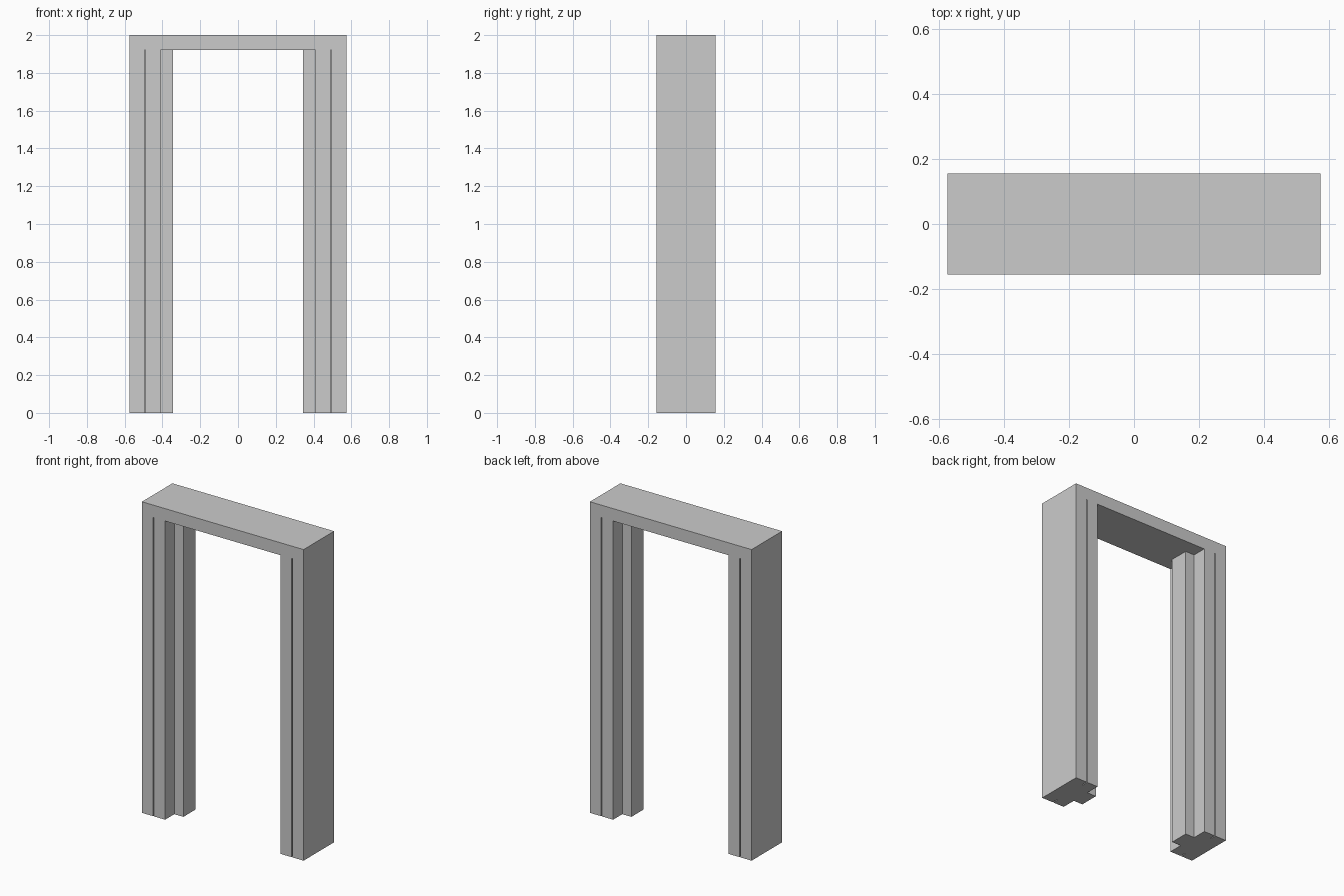
import bpy, bmesh

if "Cube" in bpy.data.objects:
    bpy.data.objects.remove(bpy.data.objects["Cube"])

TOP, HEAD = 2.0, 1.92      # full height, underside of header
OUT, IN, STOP = 0.575, 0.41, 0.345   # outer face, inner face, door stop face (x)
D, SD = 0.155, 0.062       # half depth of frame and of door stop
GX, GW, GD = 0.492, 0.003, 0.04      # groove centre, half width, depth


def prism(name, outline, vec, offset):
    """Extrude a flat outline along vec."""
    bm = bmesh.new()
    face = bm.faces.new([bm.verts.new(offset(p)) for p in outline])
    ext = bmesh.ops.extrude_face_region(bm, geom=[face])
    bmesh.ops.translate(bm, vec=vec,
                        verts=[g for g in ext["geom"] if isinstance(g, bmesh.types.BMVert)])
    bmesh.ops.recalc_face_normals(bm, faces=bm.faces)
    mesh = bpy.data.meshes.new(name)
    bm.to_mesh(mesh)
    bm.free()
    obj = bpy.data.objects.new(name, mesh)
    bpy.context.collection.objects.link(obj)
    return obj


# Half of the jamb section: casing, front groove and projecting door stop
half = [(OUT, -D), (GX + GW, -D), (GX + GW, GD - D), (GX - GW, GD - D),
        (GX - GW, -D), (IN, -D), (IN, -SD), (STOP, -SD)]
section = half + [(x, -y) for x, y in reversed(half)]

# Left and right jambs
for side, s in (("left", -1), ("right", 1)):
    prism(side + "_jamb", section, (0, 0, HEAD), lambda p: (s * p[0], p[1], 0))

# Header across the top
prism("header", [(-OUT, HEAD), (OUT, HEAD), (OUT, TOP), (-OUT, TOP)],
      (0, 2 * D, 0), lambda p: (p[0], -D, p[1]))
